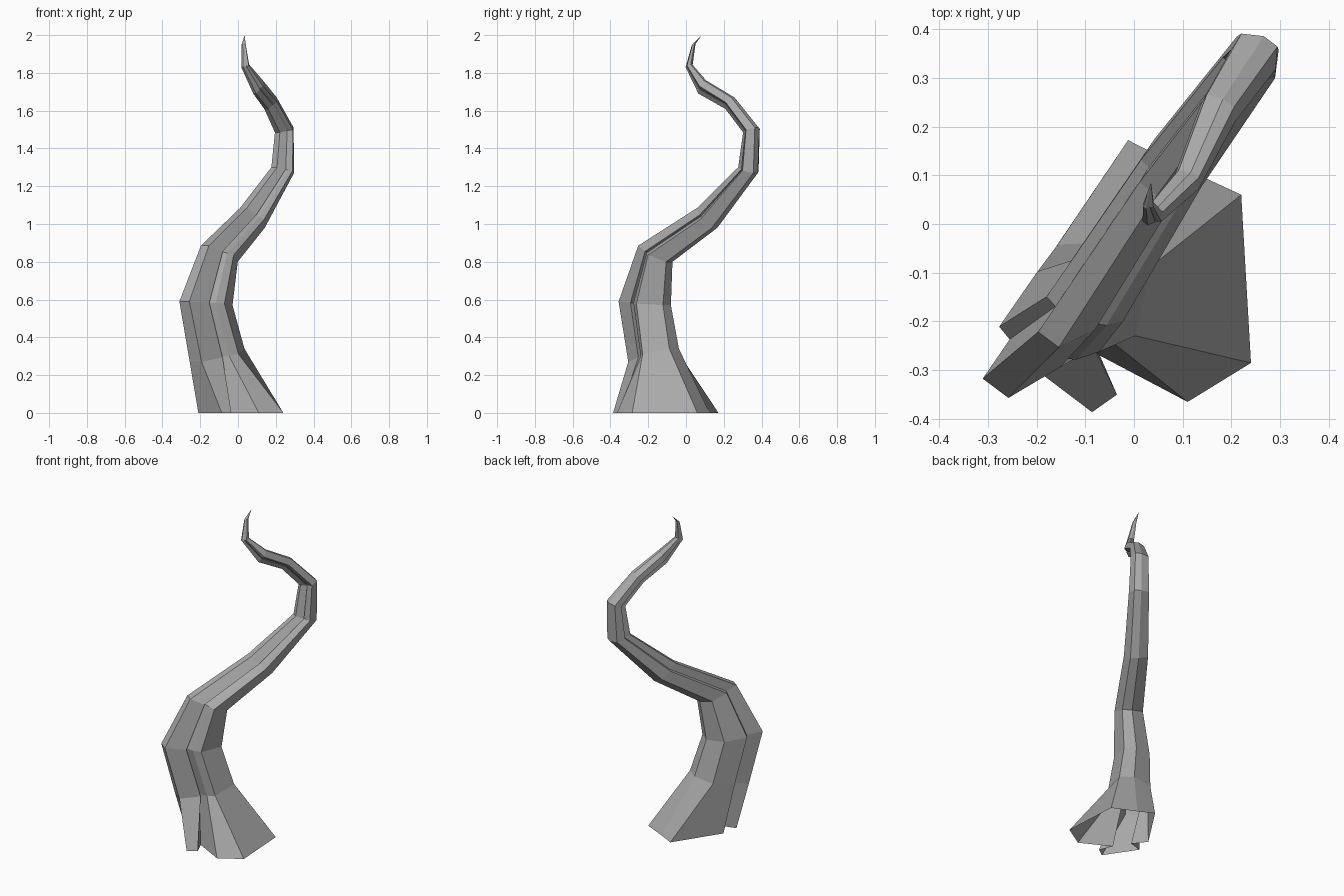
import bpy, bmesh
from mathutils import Vector

if "Cube" in bpy.data.objects:
    bpy.data.objects.remove(bpy.data.objects["Cube"])

# The horn bends in one diagonal vertical plane: D lies in it, P is across it
D = Vector((0.6, 0.8, 0))
P = Vector((0.8, -0.6, 0))

# Creased cross-section: u from outer (-1) to inner (1) edge, v across
SECTION = [(-1, -.58), (-1, .08), (-.3, .55), (-.28, .25), (-.1, .72), (.15, 1),
           (1, .5), (1, -.2), (.5, -1), (-.35, -.95), (-.4, -.62)]

# Flared foot outline on the ground, same point order as the section
FOOT = [(-.21, -.2), (-.086, -.386), (-.035, -.35), (-.07, -.27), (.11, -.365),
        (.24, -.285), (.22, .06), (.08, .125), (-.012, .172), (-.19, -.1), (-.13, -.18)]

# Rings: outer edge (t, z), inner edge (t, z), sideways centre, half width
RINGS = [
    (-.36, .27, -.05, .34, .02, .12),
    (-.44, .59, -.115, .57, 0, .10),
    (-.295, .885, -.085, .80, .022, .08),
    (.075, 1.085, .195, .98, -.003, .068),
    (.345, 1.30, .463, 1.27, -.005, .057),
    (.375, 1.485, .468, 1.51, -.008, .05),
    (.262, 1.61, .315, 1.67, .0, .04),
    (.11, 1.69, .155, 1.76, .035, .028),
    (.015, 1.83, .055, 1.845, .022, .02),
    (.04, 1.95, .06, 1.955, .0, .011),
]
TIP = (.035, .085, 2.0)


def ring_points(t0, z0, t1, z1, side, half):
    pts = []
    for u, v in SECTION:
        k = (u + 1) / 2
        p = D * (t0 + (t1 - t0) * k) + P * (side + v * half)
        p.z = z0 + (z1 - z0) * k
        pts.append(p)
    return pts


# Skin the rings from the open foot to the pointed tip
bm = bmesh.new()
loops = [[bm.verts.new((x, y, 0)) for x, y in FOOT]]
loops += [[bm.verts.new(p) for p in ring_points(*r)] for r in RINGS]
n = len(SECTION)
for a, b in zip(loops, loops[1:]):
    for i in range(n):
        j = (i + 1) % n
        bm.faces.new((a[i], a[j], b[j], b[i]))
tip = bm.verts.new(TIP)
for i in range(n):
    bm.faces.new((loops[-1][i], loops[-1][(i + 1) % n], tip))
bmesh.ops.recalc_face_normals(bm, faces=bm.faces)

mesh = bpy.data.meshes.new("twisted_horn")
bm.to_mesh(mesh)
bm.free()

# Dark grey surface
mat = bpy.data.materials.new("dark_grey")
mat.diffuse_color = (.4, .4, .4, 1)
mat.use_nodes = True
mat.node_tree.nodes["Principled BSDF"].inputs["Base Color"].default_value = mat.diffuse_color
mesh.materials.append(mat)
bpy.context.collection.objects.link(bpy.data.objects.new("twisted_horn", mesh))
